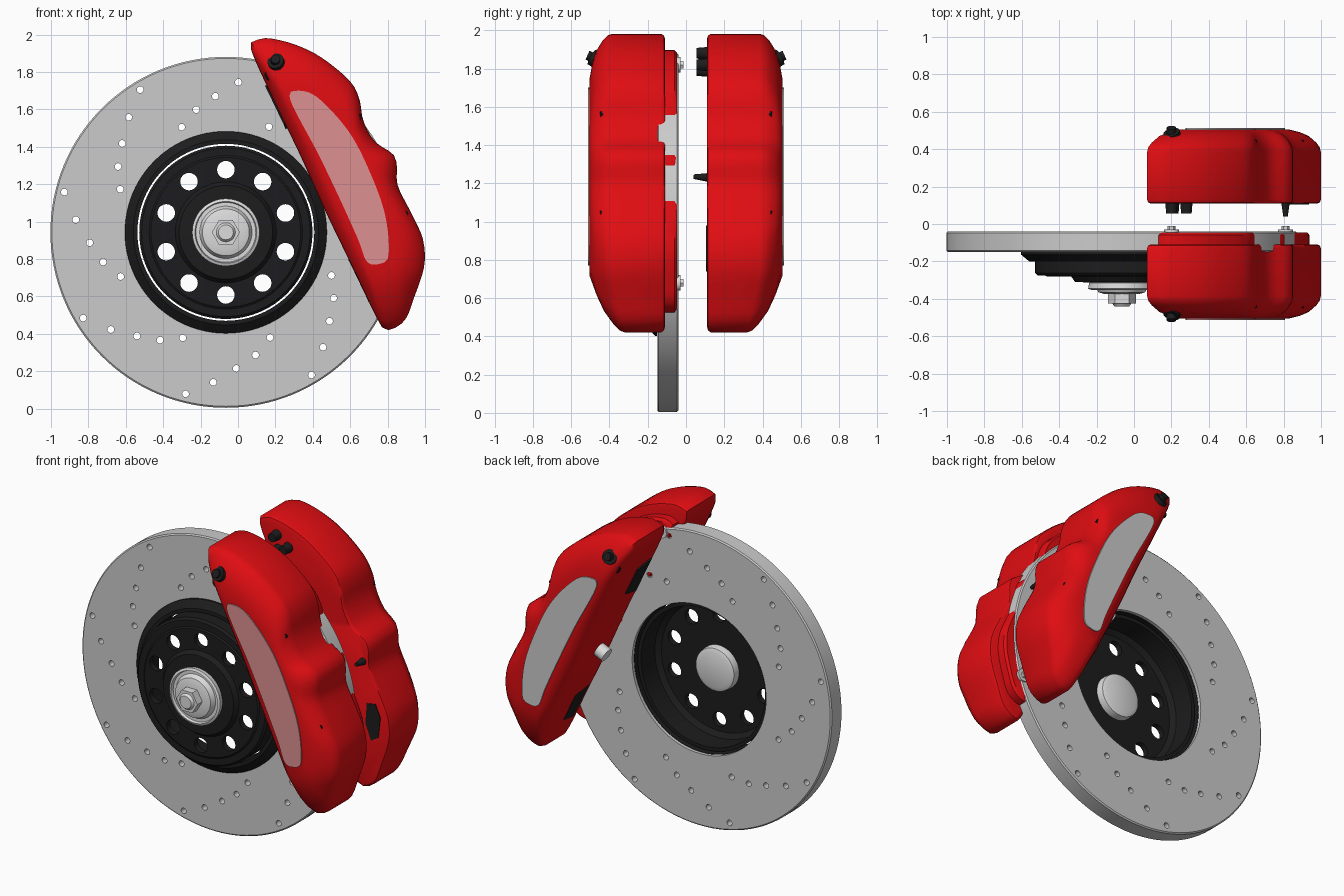
import bpy, bmesh, math
from mathutils import Vector

old = bpy.data.objects.get("Cube")
if old:
    bpy.data.objects.remove(old, do_unlink=True)


def material(name, rgb, rough=0.5):
    mat = bpy.data.materials.new(name)
    mat.use_nodes = True
    mat.diffuse_color = (*rgb, 1)
    node = mat.node_tree.nodes["Principled BSDF"]
    node.inputs["Base Color"].default_value = (*rgb, 1)
    node.inputs["Roughness"].default_value = rough
    return mat


RED = material("caliper red", (0.74, 0.004, 0.006))
STEEL = material("disc steel", (0.6, 0.6, 0.6))
SILVER = material("hub silver", (0.72, 0.72, 0.72))
BLACK = material("satin black", (0.012, 0.012, 0.013))
PINK = material("pale pink", (0.72, 0.28, 0.28))

CX, CZ = -0.065, 0.943          # wheel axis


def finish(name, bm, mat, angle=35):
    bmesh.ops.recalc_face_normals(bm, faces=bm.faces)
    mesh = bpy.data.meshes.new(name)
    bm.to_mesh(mesh)
    bm.free()
    obj = bpy.data.objects.new(name, mesh)
    bpy.context.collection.objects.link(obj)
    if mat:
        mesh.materials.append(mat)
    smooth(obj, angle)
    return obj


def smooth(obj, angle=35):
    bpy.ops.object.select_all(action='DESELECT')
    obj.select_set(True)
    bpy.context.view_layer.objects.active = obj
    bpy.ops.object.shade_smooth_by_angle(angle=math.radians(angle))


def loft(name, rings, mat, wrap=False, angle=35):
    """Skin equal rings of points; wrap joins last to first, else cap the ends."""
    bm = bmesh.new()
    rows = [[bm.verts.new(p) for p in ring] for ring in rings]
    pairs = list(zip(rows, rows[1:])) + ([(rows[-1], rows[0])] if wrap else [])
    for a, b in pairs:
        for i in range(len(a)):
            bm.faces.new((a[i - 1], a[i], b[i], b[i - 1]))
    if not wrap:
        bm.faces.new(rows[0])
        bm.faces.new(rows[-1])
    return finish(name, bm, mat, angle)


def turn(name, profile, mat, wrap=True, sides=96):
    """Revolve (radius, y) points about the wheel axis."""
    steps = [math.tau * i / sides for i in range(sides)]
    rings = [[(CX + r * math.cos(a), y, CZ + r * math.sin(a)) for a in steps]
             for r, y in profile]
    return loft(name, rings, mat, wrap)


def rod(name, base, tip, radius, mat, tip_radius=None, sides=20):
    base, tip = Vector(base), Vector(tip)
    q = (tip - base).to_track_quat('Z', 'Y')
    end = radius if tip_radius is None else tip_radius
    rings = [[p + q @ Vector((r * math.cos(math.tau * i / sides),
                              r * math.sin(math.tau * i / sides), 0))
              for i in range(sides)] for p, r in ((base, radius), (tip, end))]
    return loft(name, rings, mat)


def drill(obj, spots, radius, y0, y1):
    """Cut round holes through obj along y."""
    bm = bmesh.new()
    for x, z in spots:
        rings = [[bm.verts.new((x + radius * math.cos(math.tau * i / 20), y,
                                z + radius * math.sin(math.tau * i / 20)))
                  for i in range(20)] for y in (y0, y1)]
        for i in range(20):
            bm.faces.new((rings[0][i - 1], rings[0][i], rings[1][i], rings[1][i - 1]))
        bm.faces.new(rings[0])
        bm.faces.new(rings[1])
    cutter = finish("hole_cutter", bm, None)
    cutter.hide_render = True
    mod = obj.modifiers.new("holes", 'BOOLEAN')
    mod.operation, mod.solver, mod.object = 'DIFFERENCE', 'EXACT', cutter
    bpy.context.view_layer.objects.active = obj
    bpy.ops.object.modifier_apply(modifier=mod.name)
    bpy.data.objects.remove(cutter, do_unlink=True)
    smooth(obj)


def polar(r, degrees):
    a = math.radians(degrees)
    return CX + r * math.cos(a), CZ + r * math.sin(a)


# Brake disc with eight spiral arms of drilled holes
disc = turn("brake_disc", [(0.475, -0.15), (0.93, -0.15), (0.938, -0.143),
                           (0.938, -0.047), (0.93, -0.04), (0.475, -0.04)], STEEL, sides=128)
arm = [0.89, 0.805, 0.73, 0.675, 0.61]
drill(disc, [polar(r, 121 + 45 * k + 9.2 * i) for k in range(8)
             for i, r in enumerate(arm)], 0.018, -0.3, 0.1)

# Black centre: flared collar and hat with ten bolt holes
turn("hat_collar", [(0.54, -0.151), (0.54, -0.163), (0.495, -0.2),
                    (0.473, -0.2), (0.473, -0.06), (0.478, -0.06), (0.478, -0.151)], BLACK)
hat = turn("disc_hat", [(0.463, -0.08), (0.463, -0.262), (0.45, -0.275), (0.41, -0.275),
                        (0.4, -0.282), (0.27, -0.282), (0.25, -0.31), (0.1, -0.315),
                        (0.1, -0.245), (0.41, -0.245), (0.44, -0.22), (0.44, -0.08)], BLACK)
drill(hat, [polar(0.335, 90 + 36 * k) for k in range(10)], 0.047, -0.5, 0.1)

# Hub with stepped cap and hex nut
turn("hub", [(0.11, -0.19), (0.135, -0.2), (0.14, -0.23), (0.14, -0.3), (0.175, -0.315),
             (0.18, -0.345), (0.165, -0.352), (0.16, -0.335), (0.14, -0.335),
             (0.125, -0.365), (0.09, -0.375)], SILVER, wrap=False, sides=64)
rod("hub_nut", (CX, -0.36, CZ), (CX, -0.425, CZ), 0.075, SILVER, sides=6)
rod("hub_nut_tip", (CX, -0.42, CZ), (CX, -0.44, CZ), 0.055, SILVER, 0.04)

# Caliper outline and name-plate outline, both clockwise from the top left
OUTLINE = [(0.07, 1.92), (0.1, 1.97), (0.17, 1.98), (0.31, 1.945), (0.45, 1.875),
           (0.6, 1.75), (0.65, 1.65), (0.67, 1.54), (0.73, 1.43), (0.83, 1.36),
           (0.85, 1.29), (0.855, 1.19), (0.94, 1.02), (0.99, 0.9), (0.995, 0.76),
           (0.94, 0.59), (0.89, 0.47), (0.8, 0.42), (0.75, 0.47),
           (0.62, 0.74), (0.47, 1.05), (0.33, 1.36), (0.19, 1.65)]
PLATE = [(0.28, 1.65), (0.32, 1.7), (0.43, 1.66), (0.6, 1.47), (0.72, 1.23),
         (0.79, 1.02), (0.805, 0.82), (0.76, 0.775), (0.69, 0.785),
         (0.64, 0.91), (0.545, 1.12), (0.43, 1.36)]


def smooth_loop(points, count=96):
    """Closed Catmull-Rom curve resampled evenly by length."""
    pts, n, fine = [Vector(p) for p in points], len(points), []
    for i in range(n):
        a, b, c, d = (pts[(i + k) % n] for k in (-1, 0, 1, 2))
        for s in range(16):
            t = s / 16
            fine.append(b + 0.5 * t * ((c - a) + t * ((2 * a - 5 * b + 4 * c - d)
                                                     + t * (3 * b - a - 3 * c + d))))
    fine.append(fine[0])
    gaps = [(q - p).length for p, q in zip(fine, fine[1:])]
    step, walked, out = sum(gaps) / count, 0.0, []
    for p, q, gap in zip(fine, fine[1:], gaps):
        while len(out) < count and len(out) * step <= walked + gap:
            out.append(p.lerp(q, (len(out) * step - walked) / gap))
        walked += gap
    return out


outer, inner = smooth_loop(OUTLINE), smooth_loop(PLATE)


def ring(y, blend):
    """Section at depth y, blended from caliper outline to plate outline."""
    side, depth, pts = math.copysign(1, y), abs(y), []
    for a, b in zip(outer, inner):
        p = a.lerp(b, blend)
        thin = max(0, 0.72 - p.y) * 0.22 if depth > 0.3 else 0
        pts.append((p.x, side * (depth - thin), p.y))
    return pts


SECTION = [(0.11, 0.09), (0.115, 0.03), (0.13, 0), (0.385, 0), (0.41, 0.03), (0.435, 0.12),
           (0.47, 0.32), (0.49, 0.55), (0.505, 0.85)]
EDGE_A, EDGE_B = Vector((0.07, 0, 1.91)), Vector((0.775, 0, 0.44))
ALONG = (EDGE_B - EDGE_A).normalized()
INWARD = Vector((ALONG.z, 0, -ALONG.x))

for side, label, plate_mat in ((-1, "front", PINK), (1, "rear", STEEL)):
    loft(label + "_caliper", [ring(side * d, f) for d, f in SECTION], RED, angle=40)
    loft(label + "_name_plate", [ring(side * 0.503, 1), ring(side * 0.512, 1)], plate_mat)

    # Black pads on the side that faces the axle
    for part, t in (("upper", 0.2), ("lower", 0.83)):
        mid = EDGE_A.lerp(EDGE_B, t)
        rings = [[mid + INWARD * h + ALONG * u + Vector((0, side * v, 0))
                  for u, v in ((-0.13, 0.14), (0.13, 0.14), (0.1, 0.26), (-0.1, 0.26))]
                 for h in (-0.02, 0.012)]
        loft(f"{label}_{part}_side_pad", rings, BLACK)

    # Six-sided pad on the flat inner face
    hexagon = [(0.84, 0.97), (0.9, 0.98), (0.935, 0.9), (0.92, 0.77), (0.87, 0.74), (0.83, 0.84)]
    loft(label + "_face_pad", [[(x, side * d, z) for x, z in hexagon]
                               for d in (0.112, 0.105)], BLACK)

    # Bleed cap with retaining loop
    rod(label + "_bleed_cap", (0.22, side * 0.42, 1.82), (0.2, side * 0.49, 1.86), 0.045, BLACK)
    rod(label + "_bleed_tip", (0.2, side * 0.47, 1.85), (0.2, side * 0.515, 1.87), 0.025, BLACK)
    bpy.ops.mesh.primitive_torus_add(location=(0.175, side * 0.46, 1.785),
                                     rotation=(math.pi / 2, 0, 0), major_segments=24,
                                     minor_segments=8, major_radius=0.025, minor_radius=0.008)
    loop = bpy.context.object
    loop.name = label + "_cap_loop"
    loop.data.materials.append(BLACK)
    smooth(loop)

    # Small bolts and the red lower nipple
    for k, (x, z) in enumerate(((0.63, 1.56), (0.88, 1.04))):
        rod(f"{label}_bolt_{k}", (x, side * 0.38, z), (x + 0.01, side * 0.45, z), 0.02, BLACK, sides=8)
    rod(label + "_nipple", (0.81, side * 0.36, 0.66), (0.81, side * 0.45, 0.62), 0.04, RED, 0.02)

# Bridge over the disc rim with two fixing bolts
loft("caliper_bridge", [ring(-0.13, 0.3), ring(-0.06, 0.3), ring(-0.046, 0.36)], RED)
for name, x, z in (("upper_fixing", 0.2, 1.82), ("lower_fixing", 0.81, 0.68)):
    rod(name + "_washer", (x, -0.06, z), (x, -0.03, z), 0.04, SILVER)
    rod(name + "_bolt", (x, -0.04, z), (x, -0.012, z), 0.022, SILVER, sides=6)

# Fittings on the rear caliper
for k, (x, z) in enumerate(((0.2, 1.88), (0.21, 1.79), (0.28, 1.82))):
    rod(f"hose_fitting_{k}", (x, 0.14, z), (x, 0.055, z), 0.035, BLACK, 0.028, sides=12)
rod("sensor_pin", (0.81, 0.13, 1.23), (0.81, 0.04, 1.235), 0.025, BLACK, 0.012)
mid = EDGE_A.lerp(EDGE_B, 0.54) + Vector((0, 0.25, 0))
rod("guide_pin", mid - INWARD * 0.03, mid + INWARD * 0.07, 0.045, SILVER, sides=12)
